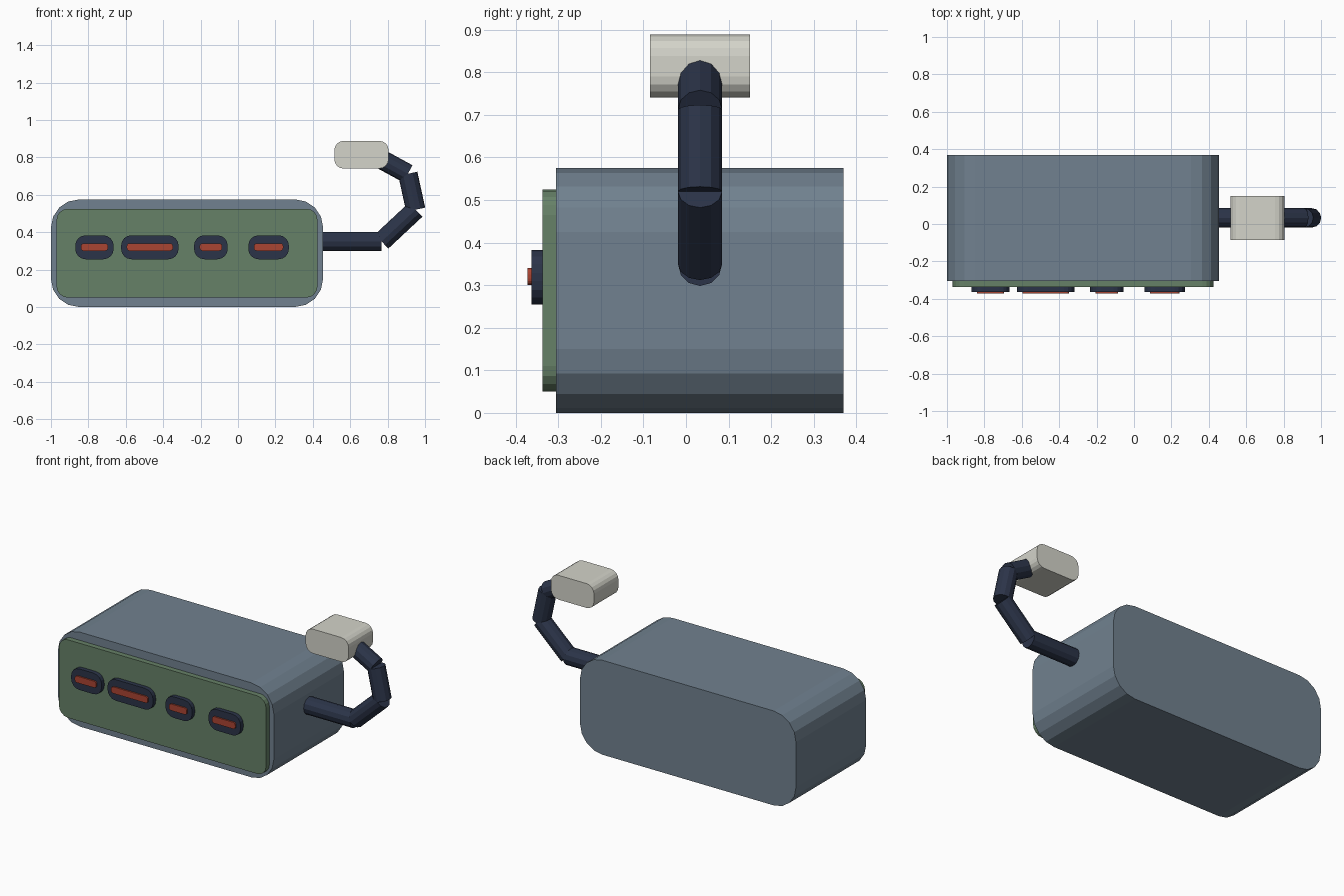
import bpy
import bmesh
from math import sin, cos, pi
from mathutils import Vector

if "Cube" in bpy.data.objects:
    bpy.data.objects.remove(bpy.data.objects["Cube"])


def make_material(name, srgb):
    color = [(c / 255) ** 2.2 for c in srgb] + [1]
    mat = bpy.data.materials.new(name)
    mat.use_nodes = True
    mat.diffuse_color = color
    mat.node_tree.nodes["Principled BSDF"].inputs["Base Color"].default_value = color
    return mat


slate = make_material("slate blue", (112, 128, 142))
green = make_material("moss green", (102, 128, 103))
navy = make_material("dark navy", (47, 55, 74))
red = make_material("brick red", (168, 70, 54))
cream = make_material("pale cream", (210, 210, 200))


def finish(name, bm, mat):
    bmesh.ops.recalc_face_normals(bm, faces=bm.faces)
    mesh = bpy.data.meshes.new(name)
    bm.to_mesh(mesh)
    bm.free()
    mesh.materials.append(mat)
    obj = bpy.data.objects.new(name, mesh)
    bpy.context.collection.objects.link(obj)
    return obj


def rounded_block(name, mat, x, y, z, radius, steps=4):
    """Rounded rectangle in the xz plane, extruded along y."""
    bm = bmesh.new()
    verts = []
    corners = [(x[1] - radius, z[1] - radius), (x[0] + radius, z[1] - radius),
               (x[0] + radius, z[0] + radius), (x[1] - radius, z[0] + radius)]
    for quarter, (cx, cz) in enumerate(corners):
        for i in range(steps + 1):
            a = (quarter + i / steps) * pi / 2
            verts.append(bm.verts.new((cx + radius * cos(a), y[0], cz + radius * sin(a))))
    face = bm.faces.new(verts)
    out = bmesh.ops.extrude_face_region(bm, geom=[face], use_keep_orig=True)
    moved = [v for v in out["geom"] if isinstance(v, bmesh.types.BMVert)]
    bmesh.ops.translate(bm, verts=moved, vec=(0, y[1] - y[0], 0))
    return finish(name, bm, mat)


def tube(name, mat, start, end, radius):
    start, end = Vector(start), Vector(end)
    axis = end - start
    bm = bmesh.new()
    bmesh.ops.create_cone(bm, cap_ends=True, segments=12, radius1=radius,
                          radius2=radius, depth=axis.length)
    bm.transform(axis.to_track_quat("Z", "Y").to_matrix().to_4x4())
    bmesh.ops.translate(bm, verts=bm.verts, vec=(start + end) / 2)
    return finish(name, bm, mat)


# Main case and front panel
rounded_block("case", slate, (-1, 0.455), (-0.305, 0.37), (0, 0.575), 0.15)
rounded_block("front_panel", green, (-0.97, 0.425), (-0.337, -0.305), (0.05, 0.525), 0.06)

# Sockets with red inserts
for i, (left, right) in enumerate([(-0.87, -0.665), (-0.625, -0.318),
                                   (-0.235, -0.055), (0.055, 0.272)], 1):
    rounded_block(f"socket_{i}", navy, (left, right), (-0.363, -0.337), (0.255, 0.383), 0.055)
    rounded_block(f"socket_insert_{i}", red, (left + 0.03, right - 0.03),
                  (-0.372, -0.363), (0.3, 0.34), 0.015)

# Jointed cable arm
arm_y = 0.033
joints = [(0.455, 0.35), (0.768, 0.35), (0.95, 0.52), (0.908, 0.712), (0.765, 0.79)]
for i, (a, b) in enumerate(zip(joints, joints[1:]), 1):
    tube(f"arm_segment_{i}", navy, (a[0], arm_y, a[1]), (b[0], arm_y, b[1]), 0.052)

# Plug at the end of the arm
rounded_block("plug", cream, (0.515, 0.805), (-0.085, 0.15), (0.74, 0.888), 0.05)
